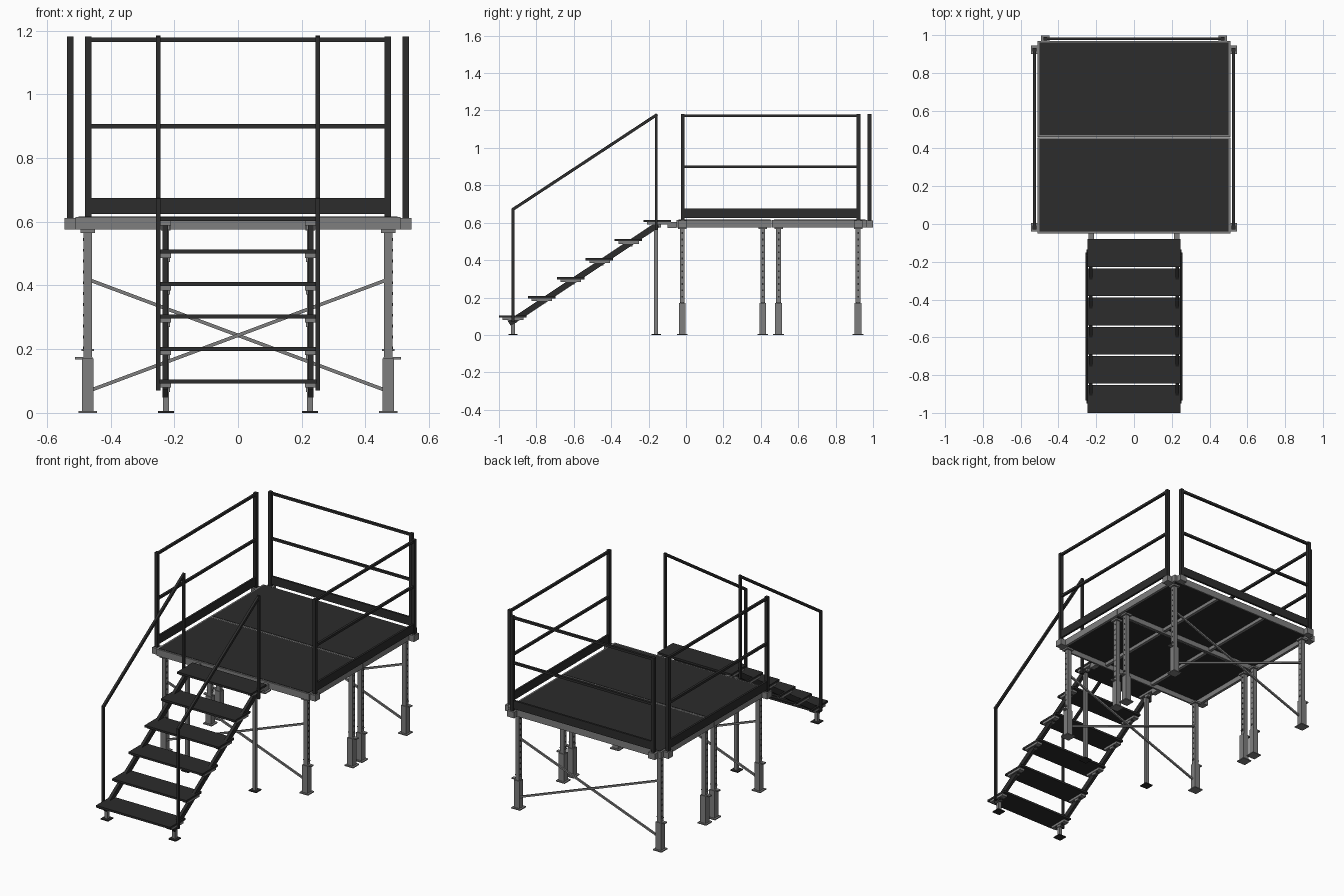
import bpy, bmesh
from mathutils import Vector, Matrix

cube = bpy.data.objects.get("Cube")
if cube:
    bpy.data.objects.remove(cube, do_unlink=True)


def material(name, value):
    m = bpy.data.materials.new(name)
    m.use_nodes = True
    color = (value, value, value, 1)
    m.diffuse_color = color
    m.node_tree.nodes["Principled BSDF"].inputs["Base Color"].default_value = color
    return m


steel = material("grey steel", 0.21)
black = material("black coating", 0.025)


class Part:
    """Collects boxes and bars into one named object."""

    def __init__(self, name, mat):
        self.name, self.mat, self.bm = name, mat, bmesh.new()

    def box(self, x, y, z):
        lo, hi = Vector((x[0], y[0], z[0])), Vector((x[1], y[1], z[1]))
        size = Matrix.Diagonal((*(hi - lo), 1))
        bmesh.ops.create_cube(self.bm, size=1, matrix=Matrix.Translation((lo + hi) / 2) @ size)

    def post(self, x, y, z, w, d=None):
        d = d or w
        self.box((x - w / 2, x + w / 2), (y - d / 2, y + d / 2), z)

    def bar(self, a, b, w, h):
        a, b = Vector(a), Vector(b)
        d = (b - a).normalized()
        s = d.cross(Vector((0, 0, 1))).normalized()
        u = s.cross(d)
        rot = Matrix((d, s, u)).transposed().to_4x4()
        mat = Matrix.Translation((a + b) / 2) @ rot @ Matrix.Diagonal(((b - a).length, w, h, 1))
        bmesh.ops.create_cube(self.bm, size=1, matrix=mat)

    def done(self):
        mesh = bpy.data.meshes.new(self.name)
        for f in self.bm.faces:
            f.normal_update()
        self.bm.to_mesh(mesh)
        self.bm.free()
        mesh.materials.append(self.mat)
        obj = bpy.data.objects.new(self.name, mesh)
        bpy.context.collection.objects.link(obj)
        return obj


SIDES = (-1, 1)
BEAM = (0.575, 0.615)

# Two deck modules: perimeter beams, ribs and a black panel
for label, y0, y1 in (("front", -0.05, 0.458), ("back", 0.46, 0.968)):
    frame = Part(label + "_deck_frame", steel)
    for s in SIDES:
        frame.post(s * 0.502, (y0 + y1) / 2, BEAM, 0.016, y1 - y0)
        frame.post(s * 0.17, (y0 + y1) / 2, (0.585, 0.605), 0.018, y1 - y0 - 0.02)
    for y in (y0 + 0.005, y1 - 0.005):
        frame.post(0, y, BEAM, 1.02, 0.01)
    frame.done()
    panel = Part(label + "_deck_panel", black)
    panel.box((-0.5, 0.5), (y0 + 0.01, y1 - 0.007), (0.605, 0.617))
    panel.done()

# Telescopic legs with sleeve, clamp, foot plate and adjustment holes
LEG_ROWS = (-0.02, 0.41, 0.495, 0.92)
for s in SIDES:
    for i, y in enumerate(LEG_ROWS):
        leg = Part(f"{'left' if s > 0 else 'right'}_leg_{i + 1}", steel)
        x = s * 0.472
        leg.post(x, y, (0, 0.006), 0.058)
        leg.post(x, y, (0.006, 0.17), 0.036)
        leg.post(x, y, (0.17, 0.57), 0.026)
        leg.post(x, y, (0.565, 0.576), 0.045)
        leg.post(x + s * 0.012, y, (0.168, 0.175), 0.055, 0.02)
        leg.post(x, y, (0.195, 0.2), 0.04, 0.012)
        leg.done()
        holes = Part(f"{'left' if s > 0 else 'right'}_leg_holes_{i + 1}", black)
        for k in range(11):
            z = 0.2 + k * 0.034
            holes.post(x, y, (z, z + 0.009), 0.028, 0.008)
        holes.done()

# Crossed braces on the front and back leg rows
for label, y in (("front", LEG_ROWS[0]), ("back", LEG_ROWS[-1])):
    brace = Part(label + "_cross_brace", steel)
    for s in SIDES:
        yy = y + s * 0.007
        brace.bar((-s * 0.46, yy, 0.415), (s * 0.46, yy, 0.072), 0.01, 0.011)
    brace.done()


# Guard rails: posts, two rails and a toe board between two points
def guard(name, a, b):
    g = Part(name, black)
    for x, y in (a, b):
        g.post(x, y, (0.585, 1.182), 0.02)
    for z, h in ((1.172, 0.014), (0.9, 0.014)):
        g.bar((*a, z), (*b, z), 0.014, h)
    g.bar((*a, 0.65), (*b, 0.65), 0.012, 0.05)
    g.done()


clamps = Part("rail_clamps", steel)
for s in SIDES:
    guard(("left" if s > 0 else "right") + "_guard_rail", (s * 0.527, -0.018), (s * 0.527, 0.922))
    for y in (-0.018, 0.922):
        clamps.post(s * 0.527, y, (0.575, 0.612), 0.034, 0.045)
    clamps.post(s * 0.47, 0.983, (0.575, 0.612), 0.045, 0.032)
guard("back_guard_rail", (-0.47, 0.981), (0.47, 0.981))
clamps.done()

# Stair treads with lip and side brackets
STEPS, RUN, RISE = 6, 0.1545, 0.102
treads = Part("stair_treads", black)
brackets = Part("tread_brackets", steel)
for i in range(STEPS):
    y, z = -1 + i * RUN, 0.093 + i * RISE
    treads.box((-0.247, 0.247), (y, y + 0.147), (z, z + 0.012))
    for s in SIDES:
        brackets.post(s * 0.228, y + 0.075, (z - 0.014, z), 0.034, 0.11)
        brackets.post(s * 0.224, y + 0.08, (z - 0.028, z - 0.014), 0.02, 0.03)
treads.done()
brackets.done()

# Stringers, handrails, stair legs and hooks, mirrored
FRONT, REAR = -0.925, -0.16
for s in SIDES:
    side = "left" if s > 0 else "right"
    stringer = Part(side + "_stringer", black)
    stringer.bar((s * 0.228, -0.945, 0.062), (s * 0.228, -0.15, 0.59), 0.018, 0.032)
    stringer.done()

    rail = Part(side + "_stair_handrail", black)
    x = s * 0.25
    rail.post(x, FRONT, (0.07, 0.672), 0.014)
    rail.post(x, REAR, (0.56, 1.182), 0.014)
    rail.bar((x, FRONT - 0.005, 0.668), (x, REAR + 0.005, 1.178), 0.014, 0.016)
    rail.done()

    support = Part(side + "_stair_legs", steel)
    support.post(s * 0.226, FRONT, (0.005, 0.075), 0.02)
    support.post(s * 0.226, REAR, (0.005, 0.575), 0.02)
    support.done()

    feet = Part(side + "_stair_feet", black)
    for y in (FRONT, REAR):
        feet.post(s * 0.226, y, (0, 0.006), 0.05)
    feet.done()

    hook = Part(side + "_stair_hook", steel)
    hook.box(sorted((s * 0.212, s * 0.242)), (-0.1, -0.05), (0.572, 0.605))
    hook.box(sorted((s * 0.22, s * 0.234)), (-0.16, -0.1), (0.59, 0.605))
    hook.done()
